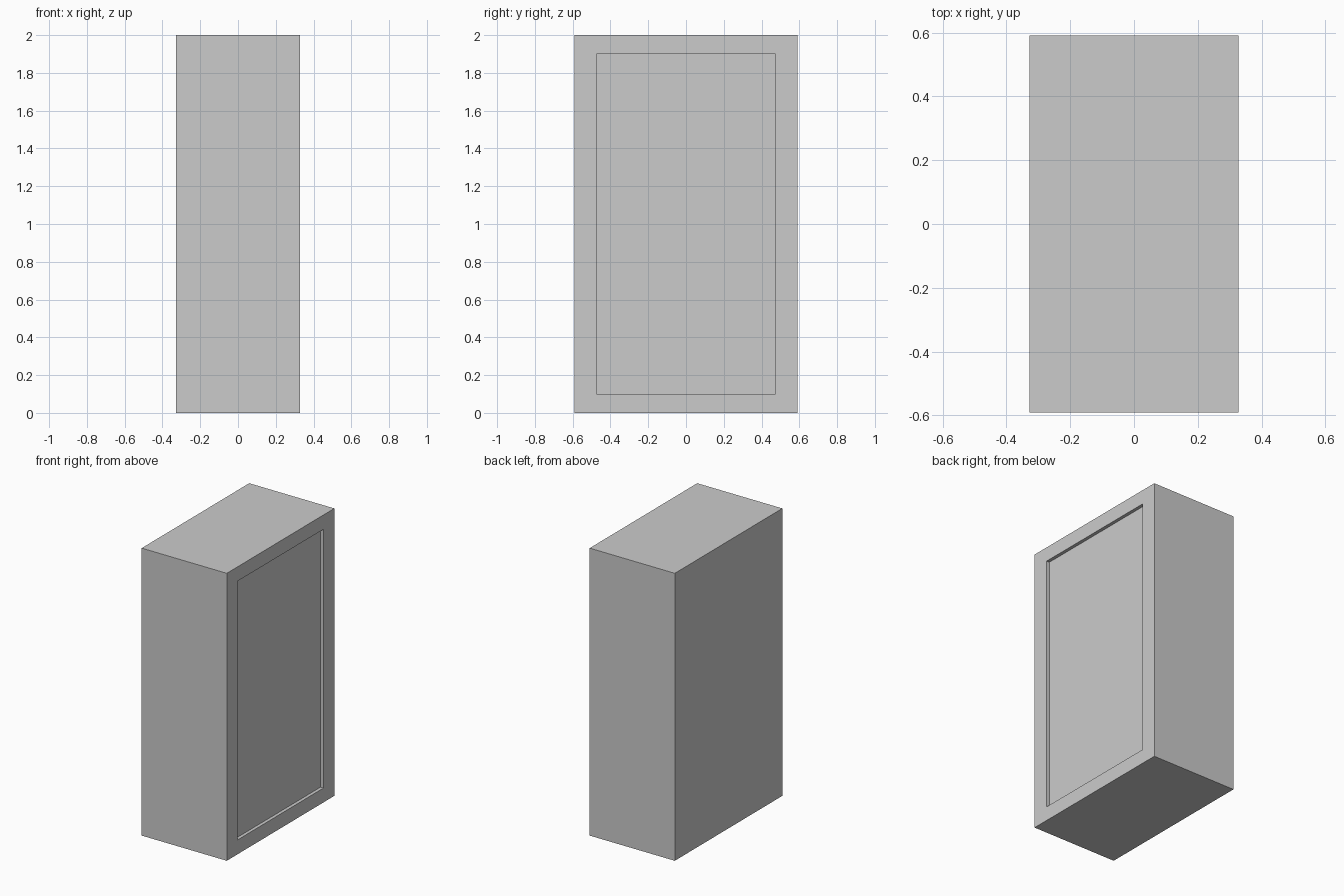
import bpy
import bmesh
from mathutils import Vector

if "Cube" in bpy.data.objects:
    bpy.data.objects.remove(bpy.data.objects["Cube"])

WIDTH, DEPTH, HEIGHT = 0.655, 1.182, 2.0
PANEL_Y, PANEL_Z = 0.80, 0.90   # panel size as a share of the side face
RECESS = 0.023

bm = bmesh.new()

# Cabinet body
bmesh.ops.create_cube(bm, size=1)
for v in bm.verts:
    v.co = Vector((v.co.x * WIDTH, v.co.y * DEPTH, (v.co.z + 0.5) * HEIGHT))
bm.normal_update()

# Framed panel on the right side
panel = max(bm.faces, key=lambda f: f.normal.x)
bmesh.ops.inset_individual(bm, faces=[panel], thickness=0.05)
for v in panel.verts:
    v.co.y = (1 if v.co.y > 0 else -1) * DEPTH / 2 * PANEL_Y
    v.co.z = HEIGHT / 2 + (1 if v.co.z > HEIGHT / 2 else -1) * HEIGHT / 2 * PANEL_Z

# Sink the panel into the frame with straight walls
bmesh.ops.inset_individual(bm, faces=[panel], thickness=0)
for v in panel.verts:
    v.co.x -= RECESS

bmesh.ops.recalc_face_normals(bm, faces=bm.faces)
mesh = bpy.data.meshes.new("cabinet_body")
bm.to_mesh(mesh)
bm.free()
body = bpy.data.objects.new("cabinet_body", mesh)
bpy.context.collection.objects.link(body)
